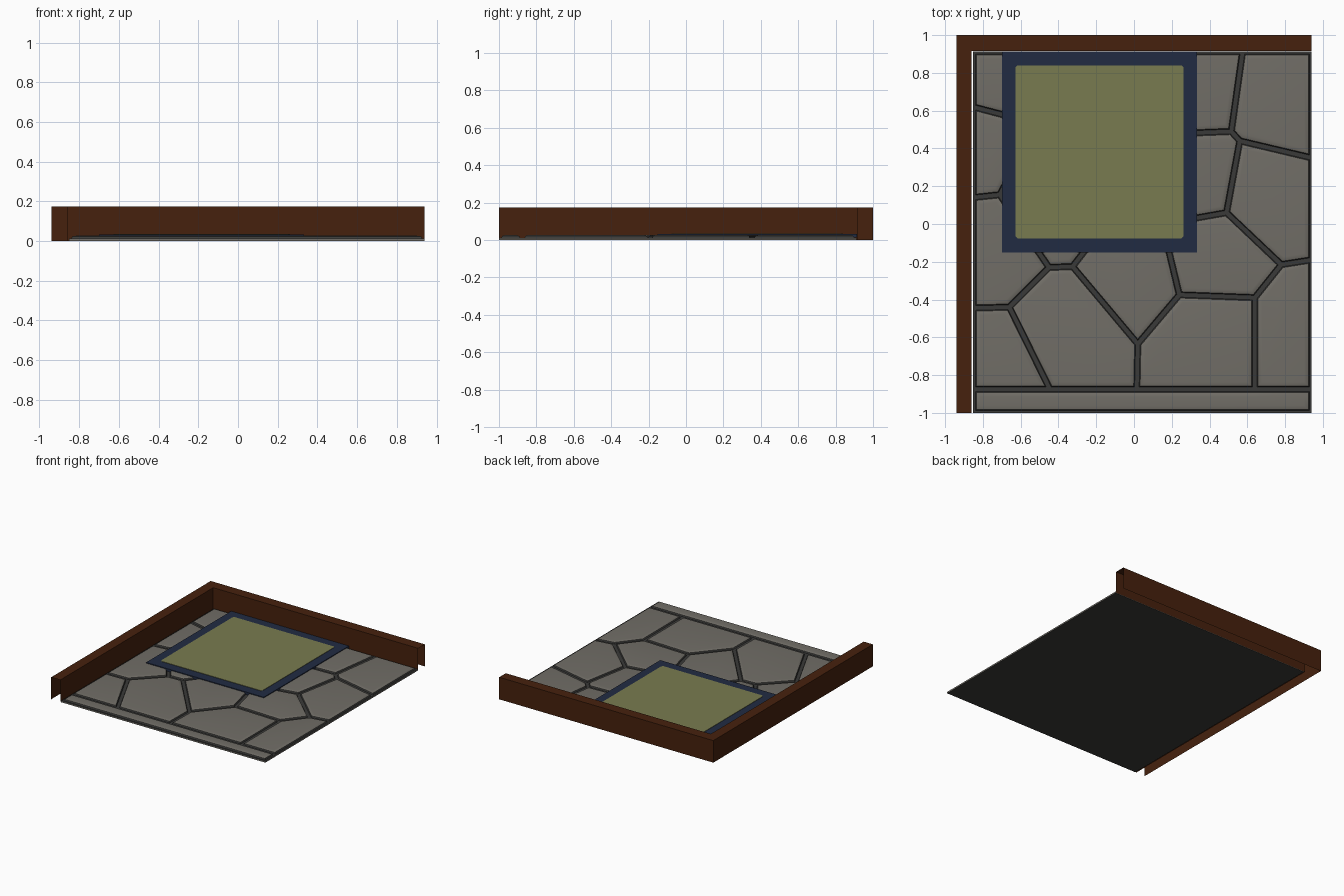
import bpy, bmesh, math

cube = bpy.data.objects.get("Cube")
if cube:
    bpy.data.objects.remove(cube, do_unlink=True)


def material(name, rgb):
    m = bpy.data.materials.new(name)
    m.use_nodes = True
    m.diffuse_color = (*rgb, 1)
    bsdf = m.node_tree.nodes["Principled BSDF"]
    bsdf.inputs["Base Color"].default_value = (*rgb, 1)
    bsdf.inputs["Roughness"].default_value = 0.9
    return m


stone = material("warm grey stone", (0.165, 0.155, 0.135))
grout = material("dark grout", (0.042, 0.042, 0.040))
wood = material("brown wood", (0.061, 0.0152, 0.004))
navy = material("navy cloth", (0.0152, 0.0242, 0.0545))
olive = material("olive cloth", (0.191, 0.198, 0.080))


def finish(name, bm, mats):
    mesh = bpy.data.meshes.new(name)
    bm.to_mesh(mesh)
    bm.free()
    obj = bpy.data.objects.new(name, mesh)
    bpy.context.collection.objects.link(obj)
    for m in mats:
        mesh.materials.append(m)
    return obj


def plate(name, x0, x1, y0, y1, z0, z1, mat, cut=0.0):
    """Flat slab, with its upright corners chamfered when cut is given."""
    bm = bmesh.new()
    bmesh.ops.create_cube(bm, size=1)
    for v in bm.verts:
        v.co = (x1 if v.co.x > 0 else x0, y1 if v.co.y > 0 else y0, z1 if v.co.z > 0 else z0)
    if cut:
        upright = [e for e in bm.edges if abs(e.verts[0].co.z - e.verts[1].co.z) > 1e-5]
        bmesh.ops.bevel(bm, geom=upright, offset=cut, segments=1, affect='EDGES')
    return finish(name, bm, [mat])


# Flagstone floor: joints between the stones, one letter each
L, R, F, B = -0.852, 0.94, -0.875, 0.912
BASE = 0.012
joints = {
    "a": (L, 0.62), "b": (L, 0.14), "c": (L, -0.445), "d": (L, F), "e": (L, -1),
    "f": (R, -1), "g": (R, F), "h": (R, -0.19), "i": (R, 0.35), "j": (R, B),
    "k": (0.575, B), "l": (0, B), "m": (L, B),
    "n": (-0.445, F), "o": (0.015, F), "p": (0.64, F),
    "A": (-0.70, 0.58), "B": (-0.71, 0.155), "C": (-0.66, -0.44),
    "D": (-0.45, -0.23), "E": (-0.325, -0.225), "F": (0.02, -0.635),
    "G": (0.24, -0.375), "H": (0.64, -0.39), "I": (0.78, -0.215),
    "J": (0.49, 0.06), "K": (0.56, 0.44), "L": (0.515, 0.49),
    "M": (-0.55, 0.53), "N": (-0.66, 0.25), "O": (-0.58, -0.04),
    "P": (-0.15, 0), "Q": (0.15, 0), "R": (0, 0.47),
}
stones = ["efgpond", "cCnd", "CDEFon", "FGHpo", "HIhgp", "IJKih", "KLkji", "LklR",
          "JKLRQ", "GHIJQ", "EFGQP", "DEPO", "bBODCc", "aAMNBb", "mlRMAa", "MRQPOBN"]

bm = bmesh.new()
vert = {k: bm.verts.new((x, y, BASE)) for k, (x, y) in joints.items()}
tops = [bm.faces.new([vert[k] for k in s]) for s in stones]
bm.normal_update()
for f in tops:
    if f.normal.z < 0:
        f.normal_flip()

# Slab sides and underside
rim = [e for e in bm.edges if e.is_boundary]
out = bmesh.ops.extrude_edge_only(bm, edges=rim)["geom"]
low = [v for v in out if isinstance(v, bmesh.types.BMVert)]
bmesh.ops.translate(bm, verts=low, vec=(0, 0, -BASE))
bottom_edges = [e for e in out if isinstance(e, bmesh.types.BMEdge)
                and all(abs(v.co.z) < 1e-6 for v in e.verts)]
under = bmesh.ops.edgeloop_fill(bm, edges=bottom_edges)["faces"]
for f in under:
    f.normal_update()
    if f.normal.z > 0:
        f.normal_flip()
    f.material_index = 1

# Grout channel, steep stone side, then softly rounded stone edge
for width, rise, index in ((0.012, 0, 1), (0.005, 0.010, 1), (0.008, 0.0035, 0), (0.014, 0.0015, 0)):
    bm.normal_update()
    ring = bmesh.ops.inset_individual(bm, faces=tops, thickness=width, depth=rise,
                                      use_even_offset=True)["faces"]
    for f in ring:
        if f not in tops:
            f.material_index = index
floor = finish("flagstone_floor", bm, [stone, grout])
bpy.ops.object.select_all(action='DESELECT')
floor.select_set(True)
bpy.context.view_layer.objects.active = floor
bpy.ops.object.shade_smooth_by_angle(angle=math.radians(35))

# Hollow L-shaped wall, open underneath and at both ends
outer = [(-0.94, -1), (-0.94, 1), (0.94, 1)]
inner = [(-0.86, -1), (-0.86, 0.917), (0.94, 0.917)]
bm = bmesh.new()
rows = [[bm.verts.new((x, y, z)) for x, y in path]
        for path, z in ((outer, 0), (outer, 0.175), (inner, 0.175), (inner, 0))]
for r0, r1 in zip(rows, rows[1:]):
    for i in range(2):
        bm.faces.new((r0[i + 1], r0[i], r1[i], r1[i + 1]))
bm.normal_update()
top = [f for f in bm.faces if abs(f.normal.z) > 0.5]
if top[0].normal.z < 0:
    bmesh.ops.reverse_faces(bm, faces=bm.faces[:])
finish("corner_wall", bm, [wood])

# Rug with a coloured centre
plate("rug_border", -0.70, 0.333, -0.152, 0.914, 0.013, 0.033, navy)
plate("rug_centre", -0.628, 0.263, -0.077, 0.84, 0.032, 0.036, olive, cut=0.012)
